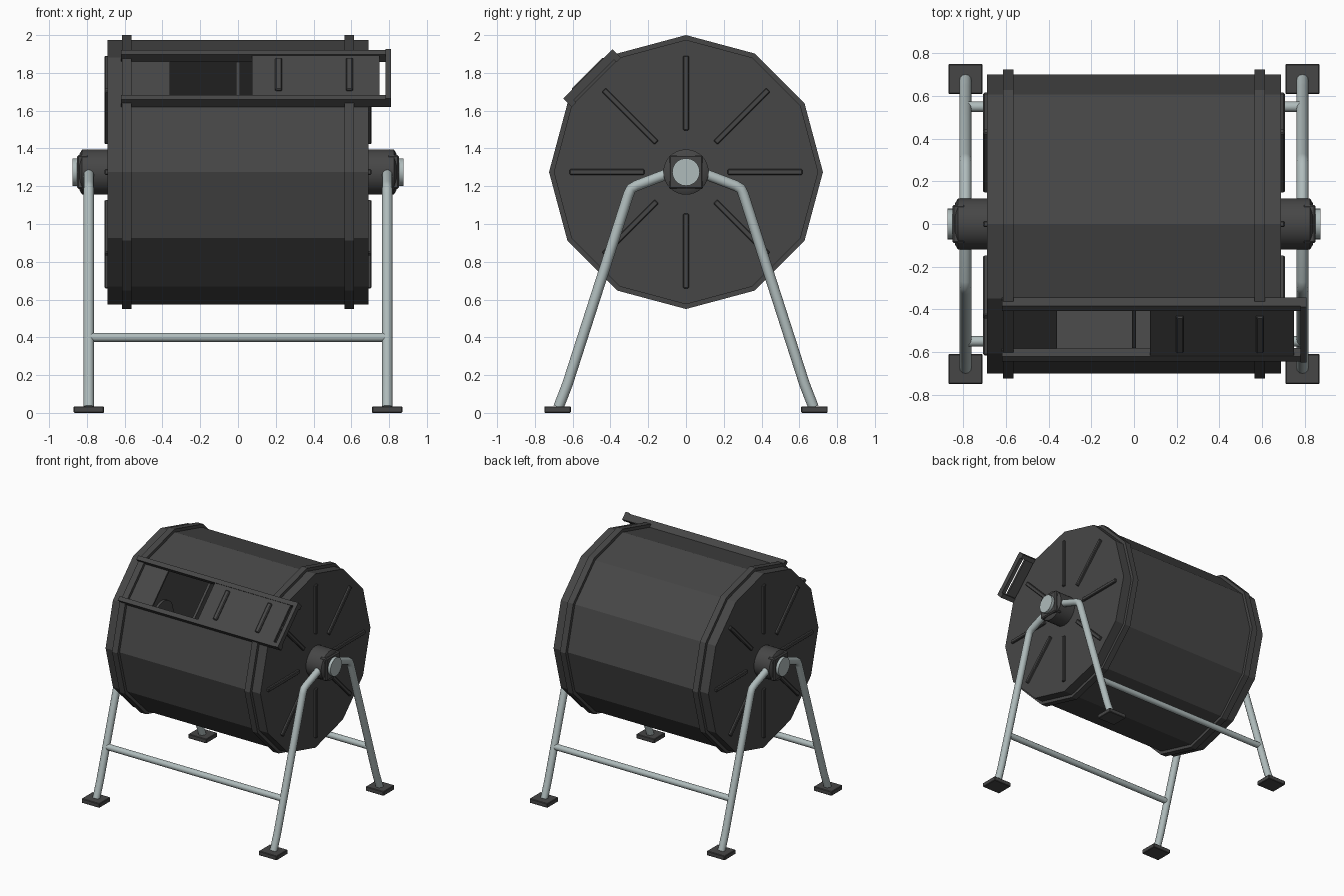
import bpy, bmesh, math
from mathutils import Matrix, Vector

if "Cube" in bpy.data.objects:
    bpy.data.objects.remove(bpy.data.objects["Cube"])

CZ = 1.275                      # drum axis height
S = math.sqrt(0.5)


def material(name, rgb):
    m = bpy.data.materials.new(name)
    m.diffuse_color = (*rgb, 1)
    m.use_nodes = True
    m.node_tree.nodes["Principled BSDF"].inputs["Base Color"].default_value = m.diffuse_color
    return m


PLASTIC = material("dark plastic", (0.062, 0.062, 0.062))
STEEL = material("galvanised steel", (0.43, 0.50, 0.50))


def finish(name, bm, mat, smooth=False):
    bmesh.ops.recalc_face_normals(bm, faces=bm.faces)
    me = bpy.data.meshes.new(name)
    bm.to_mesh(me)
    bm.free()
    me.materials.append(mat)
    ob = bpy.data.objects.new(name, me)
    bpy.context.collection.objects.link(ob)
    if smooth:
        bpy.ops.object.select_all(action='DESELECT')
        bpy.context.view_layer.objects.active = ob
        ob.select_set(True)
        bpy.ops.object.shade_smooth_by_angle(angle=math.radians(35))
    return ob


def ring(bm, x, r, sides):
    return [bm.verts.new((x, r * math.cos(2 * math.pi * i / sides),
                          CZ + r * math.sin(2 * math.pi * i / sides)))
            for i in range(sides)]


def lathe(name, profile, sides, mat, closed=False, smooth=False, skip=None):
    """Sweep (x, radius) pairs round the drum axis."""
    bm = bmesh.new()
    rings = [ring(bm, x, r, sides) for x, r in profile]
    pairs = list(zip(rings, rings[1:]))
    if closed:
        pairs.append((rings[-1], rings[0]))
    for k, (a, b) in enumerate(pairs):
        for i in range(sides):
            if (k, i) != skip:
                j = (i + 1) % sides
                bm.faces.new((a[i], a[j], b[j], b[i]))
    if not closed:
        bm.faces.new(rings[0])
        bm.faces.new(rings[-1])
    return finish(name, bm, mat, smooth)


def box(name, size, matrix, mat, bevel=0):
    bm = bmesh.new()
    bmesh.ops.create_cube(bm, size=1, matrix=matrix @ Matrix.Diagonal((*size, 1)))
    if bevel:
        bmesh.ops.bevel(bm, geom=bm.edges[:], offset=bevel, segments=1,
                        affect='EDGES')
    return finish(name, bm, mat)


def tube(name, points, r):
    cu = bpy.data.curves.new(name, 'CURVE')
    cu.dimensions = '3D'
    cu.bevel_depth = r
    cu.bevel_resolution = 4
    cu.use_fill_caps = True
    sp = cu.splines.new('POLY')
    sp.points.add(len(points) - 1)
    for p, co in zip(sp.points, points):
        p.co = (*co, 1)
    cu.materials.append(STEEL)
    ob = bpy.data.objects.new(name, cu)
    bpy.context.collection.objects.link(ob)
    bpy.ops.object.select_all(action='DESELECT')
    bpy.context.view_layer.objects.active = ob
    ob.select_set(True)
    bpy.ops.object.convert(target='MESH')
    bpy.ops.object.shade_smooth_by_angle(angle=math.radians(40))


# Hollow twelve-sided drum with a loading hole in the upper front facet
drum = lathe("drum", [(-.69, .70), (-.36, .70), (.36, .70), (.69, .70)], 12,
             PLASTIC, skip=(1, 4))
wall = drum.modifiers.new("wall", 'SOLIDIFY')
wall.thickness = 0.015
wall.offset = -1
lathe("divider", [(-.01, .688), (.01, .688)], 12, PLASTIC)

# Facet frame: local x = drum axis, y = up the facet, z = outward
FACET = Matrix(((1, 0, 0, 0), (0, S, -S, 0), (0, S, S, CZ), (0, 0, 0, 1)))


def on_facet(name, x, t, n, bevel=0):
    mid = Vector([(a + b) / 2 for a, b in (x, t, n)])
    size = [b - a for a, b in (x, t, n)]
    box(name, size, FACET @ Matrix.Translation(mid), PLASTIC, bevel)


# Sliding door, its grips and rails
on_facet("door", (.075, .75), (-.16, .16), (.703, .722))
for x in (.215, .59):
    on_facet("door_grip", (x - .018, x + .018), (-.12, .12), (.72, .74), .006)
for t in (-.168, .168):
    on_facet("door_rail", (-.62, .81), (t - .017, t + .017), (.672, .728))
on_facet("rail_stop", (.78, .81), (-.185, .185), (.69, .735))

for s in (-1, 1):
    # Strengthening band, hub and axle
    lathe("drum_band", [(s * .565, .685), (s * .565, .725), (s * .615, .725),
                        (s * .615, .685)], 12, PLASTIC, closed=True)
    lathe("hub", [(s * .66, .12), (s * .825, .12), (s * .84, .095)], 32,
          PLASTIC, smooth=True)
    box("hub_block", (.06, .18, .18),
        Matrix.Translation((s * .822, 0, CZ)), PLASTIC, .008)
    lathe("axle_end", [(s * .80, .073), (s * .875, .073)], 20, STEEL, smooth=True)

    # Radial ribs on the end wall
    for k in range(8):
        m = (Matrix.Translation((s * .694, 0, CZ))
             @ Matrix.Rotation(k * math.pi / 4, 4, 'X')
             @ Matrix.Translation((0, .418, 0)))
        box("end_rib", (.026, .395, .03), m, PLASTIC, .005)

    # Bent legs and feet
    for f in (-1, 1):
        path = [(.06, 1.28), (.262, 1.203), (.29, 1.187), (.305, 1.155),
                (.625, .16), (.638, .125), (.675, .03)]
        tube("leg", [(s * .79, f * y, z) for y, z in path], .028)
        box("foot", (.16, .14, .035),
            Matrix.Translation((s * .79, f * .68, .0175)), PLASTIC, .004)

# Cross bars joining the two leg pairs
for f in (-1, 1):
    tube("cross_bar", [(-.79, f * .55, .40), (.79, f * .55, .40)], .024)
